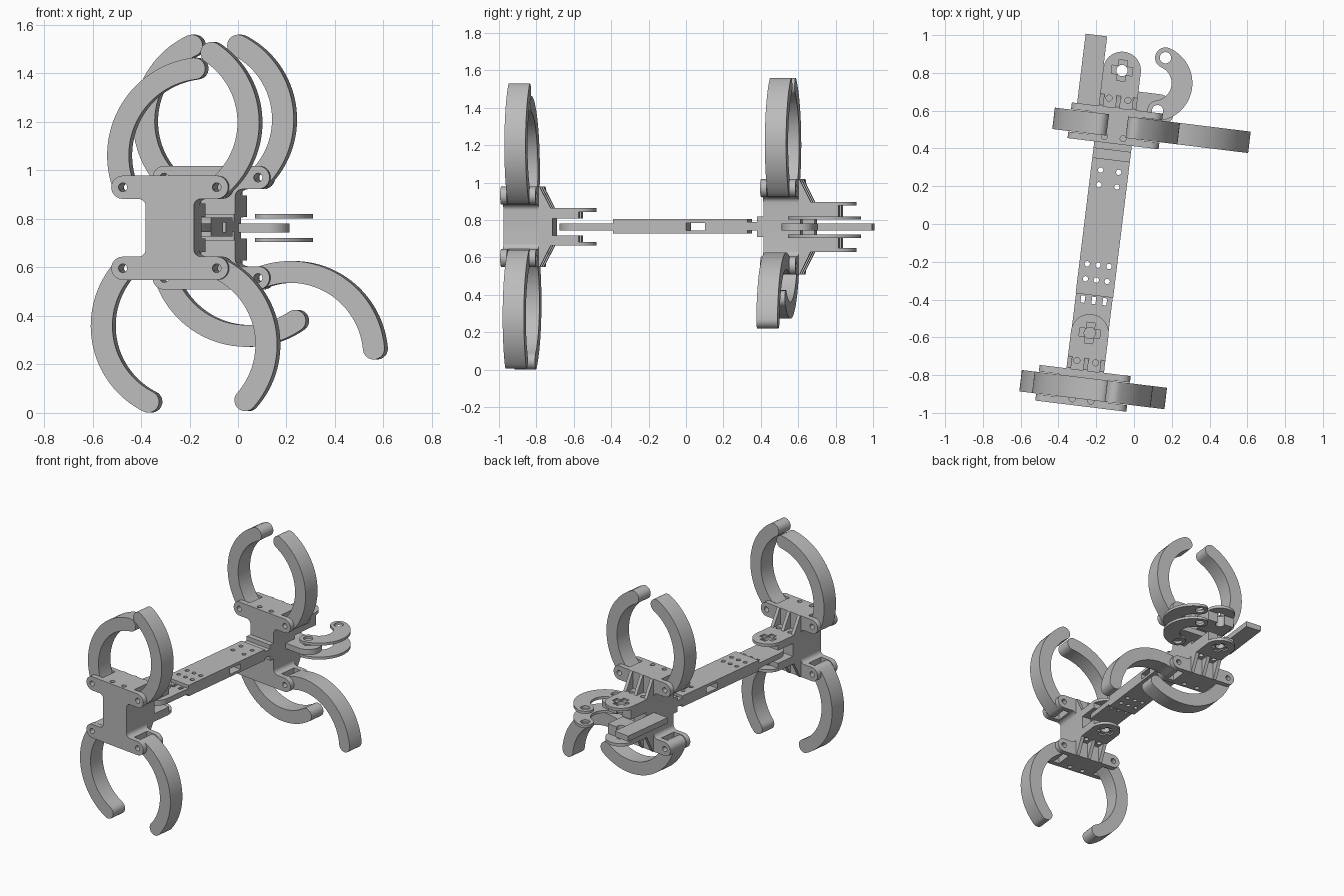
import bpy, bmesh
from math import sin, cos, pi, atan2, hypot, radians
from mathutils import Matrix

cube = bpy.data.objects.get("Cube")
if cube:
    bpy.data.objects.remove(cube)

grey = bpy.data.materials.new("plain_grey")
grey.use_nodes = True
grey.diffuse_color = (0.5, 0.5, 0.5, 1)
grey.node_tree.nodes["Principled BSDF"].inputs["Base Color"].default_value = grey.diffuse_color

# The whole frame is turned slightly about z; parts are laid out along its own y axis
FRAME = Matrix.Translation((-0.27, -0.87, 0)) @ Matrix.Rotation(radians(-7), 4, "Z")
MID = 0.7635
REAR = 1.4
parts = []


def arc(cx, cy, r, a0, a1, n=12):
    return [(cx + r * cos(a0 + (a1 - a0) * i / n), cy + r * sin(a0 + (a1 - a0) * i / n))
            for i in range(n + 1)]


def prism(name, outline, axis, lo, hi):
    """Extrude a 2D outline along the given axis (0, 1 or 2)."""
    def at(p, h):
        c = list(p)
        c.insert(axis, h)
        return c
    bm = bmesh.new()
    low = [bm.verts.new(at(p, lo)) for p in outline]
    high = [bm.verts.new(at(p, hi)) for p in outline]
    bm.faces.new(low)
    bm.faces.new(high)
    for i in range(len(low)):
        j = (i + 1) % len(low)
        bm.faces.new((low[i], low[j], high[j], high[i]))
    bmesh.ops.recalc_face_normals(bm, faces=bm.faces)
    mesh = bpy.data.meshes.new(name)
    bm.to_mesh(mesh)
    bm.free()
    mesh.materials.append(grey)
    ob = bpy.data.objects.new(name, mesh)
    ob.matrix_world = FRAME
    bpy.context.collection.objects.link(ob)
    parts.append(ob)
    return ob


def box(name, x, y, z):
    return prism(name, [(x[0], y[0]), (x[1], y[0]), (x[1], y[1]), (x[0], y[1])], 2, *z)


def rod(name, a, b, r, axis, lo, hi):
    return prism(name, arc(a, b, r, 0, 2 * pi, 24)[:-1], axis, lo, hi)


def cut(ob, cutter):
    """Subtract the cutter from the part and discard it."""
    cutter.hide_render = True
    mod = ob.modifiers.new("cut", "BOOLEAN")
    mod.operation, mod.solver, mod.object = "DIFFERENCE", "EXACT", cutter
    bpy.context.view_layer.objects.active = ob
    bpy.ops.object.modifier_apply(modifier=mod.name)
    parts.remove(cutter)
    bpy.data.objects.remove(cutter)


def band(p0, p1, sag, w):
    """Outline of a curved bar with round ends, bulging by sag left of p0 to p1."""
    dx, dy = p1[0] - p0[0], p1[1] - p0[1]
    length, s = hypot(dx, dy), (1 if sag > 0 else -1)
    r = (length ** 2 / 4 + sag ** 2) / (2 * abs(sag))
    off = (sag - s * r) / length
    cx, cy = (p0[0] + p1[0]) / 2 - dy * off, (p0[1] + p1[1]) / 2 + dx * off
    a0 = atan2(p0[1] - cy, p0[0] - cx)
    a1 = a0 - s * 2 * atan2(length / 2, r - abs(sag))
    return (arc(cx, cy, r + w, a0, a1, 32)[:-1] + arc(*p1, w, a1, a1 - s * pi)[:-1]
            + arc(cx, cy, r - w, a1, a0, 32)[:-1] + arc(*p0, w, a0 + s * pi, a0)[:-1])


def bracket(name, y0, hinge, half_height, tips):
    """I-shaped leg bracket with its joint fork, ribs and four curved legs."""
    # I profile with round lugs and filleted waist
    top, low, r, waist, fil = MID + hinge, MID - hinge, 0.048, 0.1, 0.03
    side = (arc(0.195, low, r, -pi / 2, pi / 2)
            + arc(waist + fil, low + r + fil, fil, 1.5 * pi, pi, 6)
            + arc(waist + fil, top - r - fil, fil, pi, pi / 2, 6)
            + arc(0.195, top, r, -pi / 2, pi / 2))
    body = prism(name + "_bracket", side + [(-x, z) for x, z in reversed(side)],
                 1, y0 - 0.095, y0 + 0.095)

    # Joint fork behind the bracket, slotted for the tongue
    fork = prism(name + "_fork", [(-0.1, y0 + 0.09), (0.1, y0 + 0.09)]
                 + arc(0, y0 + 0.295, 0.1, 0, pi, 24), 2, MID - half_height, MID + half_height)
    cut(fork, box("slot", (-0.2, 0.2), (y0 + 0.17, y0 + 0.5), (MID - 0.045, MID + 0.045)))
    thin = half_height - 0.02
    cut(fork, box("slot", (-0.2, 0.2), (y0 + 0.31, y0 + 0.5), (MID - thin, MID + thin)))
    cut(fork, rod("hole", 0, y0 + 0.295, 0.03, 2, 0, 2))

    for v in (-1, 1):
        # Cross recess, bolt holes and ribs on the upper and lower sides
        face = sorted((MID + v * (half_height - 0.012), MID + v * (half_height + 0.1)))
        for a, b in ((0.055, 0.022), (0.022, 0.055)):
            cut(fork, box("recess", (-a, a), (y0 + 0.295 - b, y0 + 0.295 + b), face))
        hole = sorted((MID + v * (half_height - 0.04), MID + v))
        for x in (-0.05, 0.05):
            cut(body, rod("hole", x, y0 - 0.062, 0.016, 2, *hole))
            cut(fork, rod("hole", x, y0 + 0.142, 0.016, 2, *hole))
        for x in (-0.088, 0, 0.088):
            prism(name + "_rib", [(y0 + 0.09, MID + v * (hinge + r)),
                                  (y0 + 0.1, MID + v * (hinge + r)),
                                  (y0 + 0.165, MID + v * (half_height - 0.01)),
                                  (y0 + 0.09, MID + v * (half_height - 0.01))],
                  0, x - 0.012, x + 0.012)
        # Legs pinned between the lugs
        for s in (-1, 1):
            p = (0.195 * s, MID + v * hinge)
            xs = sorted((s * 0.135, s * 0.3))
            cut(body, box("pocket", xs, (y0 - 0.06, y0 + 0.06), (p[1] - 0.06, p[1] + 0.06)))
            level = "upper" if v > 0 else "lower"
            hand = "left" if s > 0 else "right"
            leg = prism(f"{name}_{level}_{hand}_leg", band(p, tips[s, v], -0.14 * s * v, 0.045),
                        1, y0 - 0.057, y0 + 0.057)
            for ob in (body, leg):
                cut(ob, rod("pin_hole", *p, 0.018, 1, y0 - 0.2, y0 + 0.2))


bracket("front", 0, 0.167, 0.1,
        {(1, 1): (0.168, 1.485), (-1, 1): (0.098, 1.42),
         (1, -1): (0.309, 0.052), (-1, -1): (-0.094, 0.046)})
bracket("rear", REAR, 0.207, 0.134,
        {(1, 1): (0.107, 1.515), (-1, 1): (-0.085, 1.515),
         (1, -1): (0.671, 0.265), (-1, -1): (0.344, 0.38)})

# Spine beam with its bolt holes and side window
beam = box("spine_beam", (-0.1, 0.1), (0.495, 1.22), (0.728, 0.805))
cut(beam, box("window", (-0.2, 0.2), (0.89, 0.99), (0.745, 0.785)))
for y, xs in ((0.577, (-0.058, 0, 0.058)), (0.657, (-0.058, 0, 0.058)),
              (1.08, (-0.048, 0.048)), (1.158, (-0.048, 0.048))):
    for x in xs:
        cut(beam, rod("hole", x, y, 0.014, 2, 0, 2))
box("spine_neck", (-0.1, 0.1), (1.215, 1.275), (0.745, 0.79))
box("spine_flange", (-0.1, 0.1), (1.27, 1.31), (0.71, 0.82))

# Tongue that sits in the front fork
tongue = prism("spine_tongue", arc(0, 0.295, 0.098, pi, 2 * pi, 24)
               + [(0.098, 0.5), (-0.098, 0.5)], 2, 0.745, 0.782)
for x in (-0.058, 0, 0.058):
    cut(tongue, box("slot", (x - 0.011, x + 0.011), (0.45, 0.488), (0, 2)))

# Tail bar and side link at the rear fork
box("tail_bar", (-0.215, -0.1), (1.49, 1.865), (0.743, 0.782))
cut(bpy.data.objects["rear_fork"], box("slot", (0, 0.2), (1.505, 1.6), (0.72, 0.806)))
pivot, ring = (0.213, 1.507), (0.22, 1.79)
link = prism("side_link", arc(*pivot, 0.088, -pi / 2, pi / 2, 20)
             + [(0.05, pivot[1] + 0.088), (0.05, pivot[1] - 0.088)], 2, 0.743, 0.782)
cut(link, rod("hole", *pivot, 0.03, 2, 0, 2))

# Pair of thin hook plates above and below the link
for name, z in (("upper_hook", 0.802), ("lower_hook", 0.704)):
    hook = prism(name, band(pivot, ring, -0.108, 0.055), 2, z, z + 0.018)
    for p in (pivot, ring):
        cut(hook, rod("hole", *p, 0.03, 2, 0, 2))

# Smooth the curved walls, keep the edges crisp
bpy.ops.object.select_all(action="DESELECT")
for ob in parts:
    ob.select_set(True)
bpy.context.view_layer.objects.active = parts[0]
bpy.ops.object.shade_smooth_by_angle(angle=radians(30))
